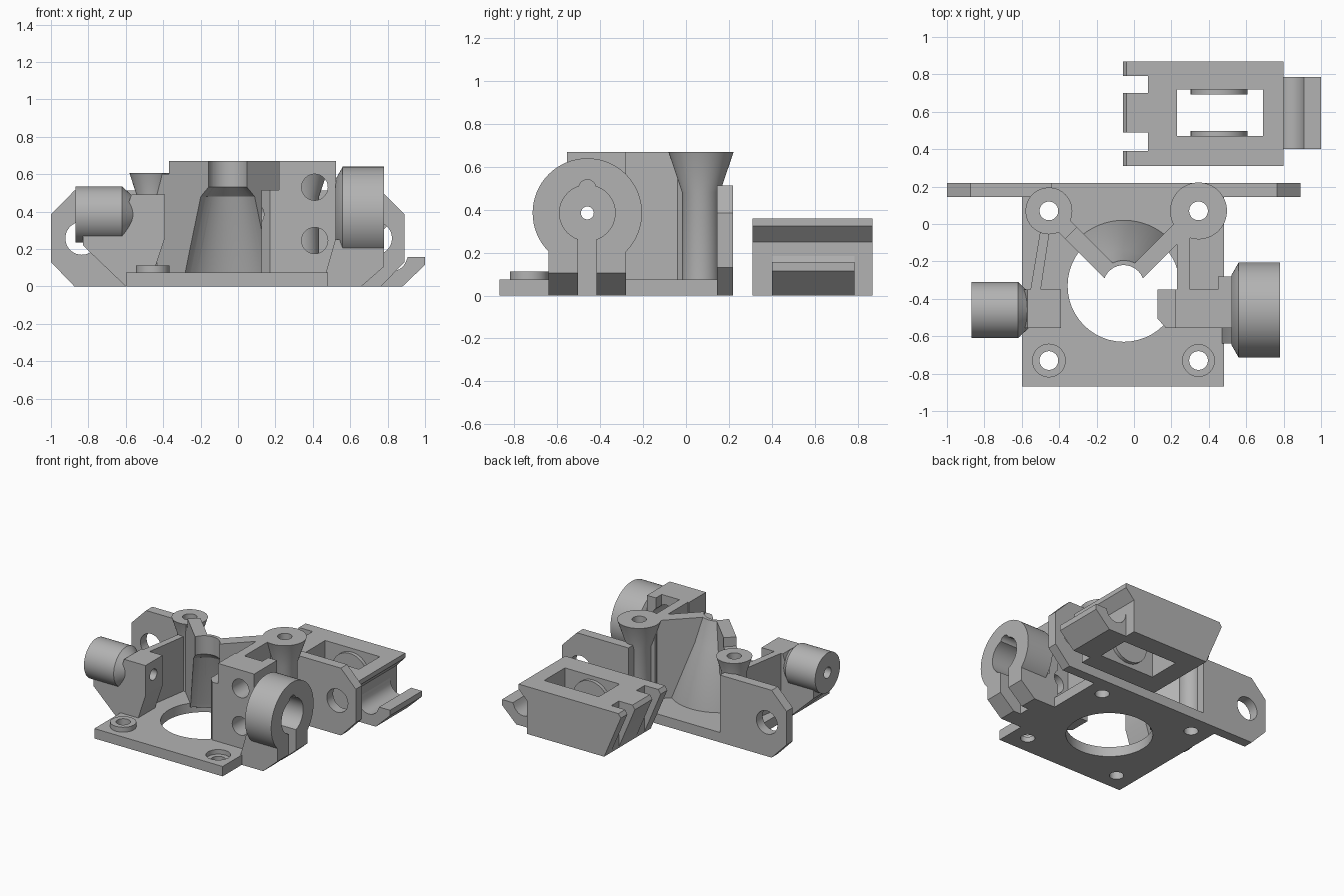
import bpy, bmesh
from math import sin, cos, pi, radians
from mathutils import Matrix, Vector

if "Cube" in bpy.data.objects:
    bpy.data.objects.remove(bpy.data.objects["Cube"], do_unlink=True)

grey = bpy.data.materials.new("matte grey")
grey.use_nodes = True
COLOUR = (0.45, 0.45, 0.45, 1)
grey.diffuse_color = COLOUR
grey.node_tree.nodes["Principled BSDF"].inputs["Base Color"].default_value = COLOUR


def place(axis, u, v, h):
    """Profile coordinates (u, v) and height h along the axis, as a point."""
    return {"x": (h, u, v), "y": (u, h, v), "z": (u, v, h)}[axis]


def skin(name, rings):
    """Closed solid through a stack of rings."""
    bm = bmesh.new()
    loops = [[bm.verts.new(p) for p in ring] for ring in rings]
    n = len(loops[0])
    for a, b in zip(loops, loops[1:]):
        for i in range(n):
            bm.faces.new((a[i], a[(i + 1) % n], b[(i + 1) % n], b[i]))
    bm.faces.new(loops[0])
    bm.faces.new(loops[-1])
    bmesh.ops.recalc_face_normals(bm, faces=bm.faces[:])
    mesh = bpy.data.meshes.new(name)
    bm.to_mesh(mesh)
    bm.free()
    mesh.materials.append(grey)
    ob = bpy.data.objects.new(name, mesh)
    bpy.context.collection.objects.link(ob)
    return ob


def prism(name, axis, pts, lo, hi):
    return skin(name, [[place(axis, u, v, h) for u, v in pts] for h in (lo, hi)])


def box(name, x, y, z):
    return prism(name, "z", [(x[0], y[0]), (x[1], y[0]), (x[1], y[1]), (x[0], y[1])], *z)


def lathe(name, axis, centre, profile, n=64):
    """Solid of revolution; profile holds (radius, height) pairs."""
    ring = [(cos(2 * pi * i / n), sin(2 * pi * i / n)) for i in range(n)]
    return skin(name, [[place(axis, centre[0] + r * c, centre[1] + r * s, h)
                        for c, s in ring] for r, h in profile])


def rod(axis, centre, r, lo, hi, name="cutter"):
    return lathe(name, axis, centre, [(r, lo), (r, hi)], 48)


def boolean(ob, *tools, op="DIFFERENCE"):
    """Apply boolean tools to the part, then drop the tools."""
    for tool in tools:
        tool.hide_render = True
        mod = ob.modifiers.new("cut", "BOOLEAN")
        mod.operation, mod.solver, mod.object = op, "EXACT", tool
    bpy.context.view_layer.update()
    graph = bpy.context.evaluated_depsgraph_get()
    mesh = bpy.data.meshes.new_from_object(ob.evaluated_get(graph))
    ob.modifiers.clear()
    ob.data = mesh
    for tool in tools:
        bpy.data.objects.remove(tool, do_unlink=True)
    return ob


CX, CY = -0.055, -0.33            # axis of the round opening
LEFT, RIGHT = -0.455, 0.345       # screw columns
FRONT, BACK = -0.73, 0.07         # screw rows
BORE = (-0.46, 0.385)             # y, z of the clamp bore
TOP, FLOOR = 0.67, 0.075

# Base plate with round opening and four screw holes
base = box("base_plate", (-0.6, 0.48), (-0.87, 0.22), (0, FLOOR))
boolean(base, rod("z", (CX, CY), 0.3, -0.1, 0.2),
        rod("z", (RIGHT, FRONT), 0.085, 0.04, 0.2),
        *[rod("z", (x, y), 0.05, -0.1, 0.2) for x in (LEFT, RIGHT) for y in (FRONT, BACK)])

boss = rod("z", (LEFT, FRONT), 0.09, 0.05, 0.112, "front_boss")
boolean(boss, rod("z", (LEFT, FRONT), 0.05, 0, 0.2))

# Flared screw pillars
for name, x, r, z0, z1 in (("right_pillar", LEFT, 0.125, 0.49, 0.605),
                           ("left_pillar", RIGHT, 0.152, 0.48, TOP)):
    pillar = lathe(name, "z", (x, BACK), [(0.088, 0.05), (0.088, z0), (r, z1)])
    boolean(pillar, rod("z", (x, BACK), 0.05, 0, 1))

# Rear mounting ears
for name, s, edge, inner, hole in (("right_ear", 1, -1, -0.44, -0.835),
                                   ("left_ear", -1, 0.89, 0.33, 0.735)):
    c = edge + 0.125 * s
    ear = prism(name, "y", [(inner, 0), (c, 0), (edge, 0.13), (edge, 0.385),
                            (c, 0.512), (inner, 0.512)], 0.145, 0.22)
    boolean(ear, rod("y", (hole, 0.257), 0.088, 0, 0.4))


# Hollow cone duct and the two radial walls joining it to the pillars
def duct_hollow():
    return lathe("cutter", "z", (CX, CY), [(0.3, -0.05), (0.28, FLOOR), (0.165, 0.48),
                                           (0.11, 0.53), (0.11, 0.8)])


duct = lathe("duct_cone", "z", (CX, CY), [(0.35, 0.04), (0.35, FLOOR), (0.19, 0.48), (0.135, TOP)])
wedge = prism("cutter", "z", [(CX, CY), (CX + 0.6, CY + 0.6), (CX - 0.6, CY + 0.6)], -0.1, 1)
boolean(duct, wedge, op="INTERSECT")
boolean(duct, duct_hollow())

for name, angle, step in (("left_radial_wall", 45, TOP), ("right_radial_wall", 135, 0.6)):
    wall = prism(name, "y", [(0.05, 0.05), (0.49, 0.05), (0.49, step), (0.4, step),
                             (0.4, TOP), (0.05, TOP)], -0.045, 0.045)
    wall.data.transform(Matrix.Translation(Vector((CX, CY, 0))) @ Matrix.Rotation(radians(angle), 4, "Z"))
    boolean(wall, duct_hollow())

# Right holder: gusset block, strut to the pillar, and tube
holder = prism("right_holder", "y", [(-0.6, 0), (-0.83, 0.22), (-0.83, 0.3), (-0.6, 0.4),
                                     (-0.57, 0.49), (-0.39, 0.49), (-0.39, 0.26), (-0.46, 0.05)],
               -0.555, -0.35)
tube = lathe("right_tube", "x", BORE, [(0.15, -0.87), (0.15, -0.62), (0.07, -0.535)])
for part in (holder, tube):
    boolean(part, rod("x", BORE, 0.042, -1, -0.3))
prism("right_strut", "z", [(-0.555, -0.36), (-0.5, -0.36), (-0.445, 0), (-0.495, 0)], 0.05, 0.49)

# Left block with step, corner chamfer, rear flange and two screw holes
block = prism("left_block", "z", [(0.22, -0.555), (0.525, -0.555), (0.525, -0.28),
                                  (0.45, -0.28), (0.45, -0.35), (0.22, -0.35)], 0.05, TOP)
step = prism("left_block_step", "z", [(0.125, -0.505), (0.17, -0.555), (0.23, -0.555),
                                      (0.23, -0.35), (0.125, -0.35)], 0.05, 0.515)
boolean(block, rod("x", BORE, 0.03, 0, 1),
        *[rod("y", (0.41, z), 0.07, -0.7, -0.2) for z in (0.53, 0.245)])
boolean(step, rod("x", BORE, 0.06, 0, 0.3))
box("left_strut", (0.23, 0.3), (-0.36, 0.03), (0.05, TOP))

# Left clamp ring and its foot, opened by a keyhole slot
ring = lathe("left_clamp_ring", "x", BORE, [(0.185, 0.52), (0.255, 0.56), (0.255, 0.78)])
foot = prism("left_clamp_foot", "y", [(0.47, 0), (0.66, 0), (0.78, 0.105), (0.78, 0.25),
                                      (0.52, 0.25), (0.47, FLOOR)], -0.64, -0.28)
for part in (ring, foot):
    boolean(part, rod("x", BORE, 0.13, 0.6, 0.9),
            box("cutter", (0.6, 0.9), (-0.503, -0.417), (-0.1, 0.36)),
            rod("x", (BORE[0], 0.5), 0.04, 0.6, 0.9),
            rod("x", BORE, 0.03, 0.4, 0.9))

# Separate latch: windowed body with notched end
latch = prism("latch_body", "y", [(0.08, 0), (0.73, 0), (0.73, 0.25), (0.8, 0.325), (0.8, 0.36),
                                  (-0.04, 0.36), (-0.06, 0.33)], 0.31, 0.87)
boolean(latch, box("cutter", (0.23, 0.69), (0.47, 0.72), (-0.1, 0.5)),
        box("cutter", (-0.2, 0.075), (0.39, 0.49), (-0.1, 0.5)),
        box("cutter", (-0.2, 0.075), (0.70, 0.79), (-0.1, 0.5)))

# Latch hook with a rounded groove
groove = [(0.82 + 0.085 * cos(radians(a)), 0.165 + 0.085 * sin(radians(a)))
          for a in range(0, -181, -15)]
prism("latch_hook", "y", [(0.72, 0), (0.88, 0), (1.0, 0.115), (1.0, 0.157), (0.908, 0.157)]
      + groove[1:] + [(0.72, 0.22)], 0.4, 0.785)

# Round pivots on both sides of the window
for name, lo, hi in (("front_pivot", 0.46, 0.497), ("rear_pivot", 0.693, 0.73)):
    rod("y", (0.455, 0.18), 0.152, lo, hi, name)

# Smooth the round faces, keep hard edges
for ob in bpy.context.scene.objects:
    if ob.type == "MESH":
        bpy.ops.object.select_all(action="DESELECT")
        ob.select_set(True)
        bpy.context.view_layer.objects.active = ob
        bpy.ops.object.shade_smooth_by_angle(angle=radians(30))
